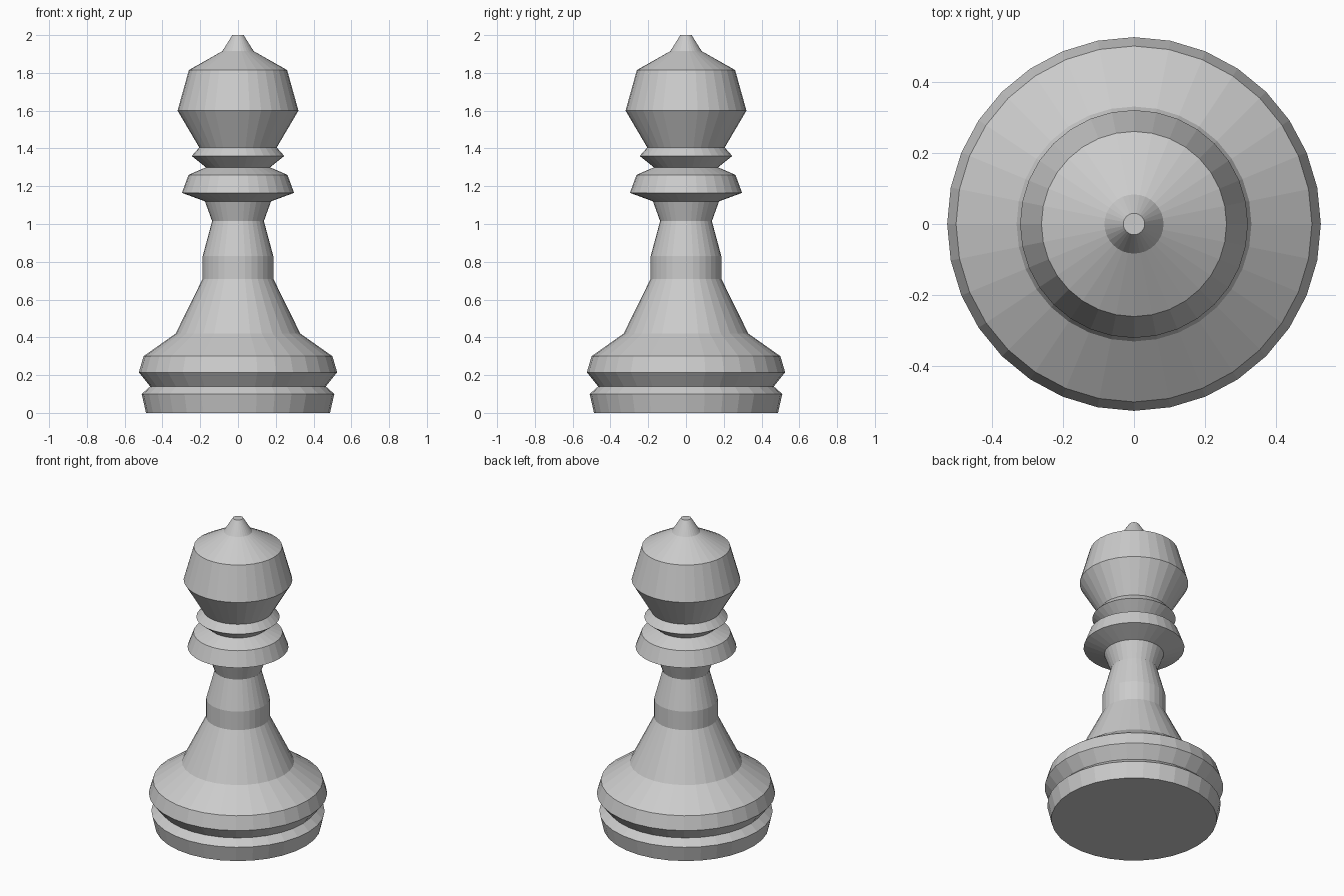
import bpy
import bmesh
from math import tau
from mathutils import Vector

cube = bpy.data.objects.get("Cube")
if cube:
    bpy.data.objects.remove(cube, do_unlink=True)

SIDES = 32

grey = bpy.data.materials.new("light grey")
grey.use_nodes = True
colour = (0.6, 0.6, 0.6, 1)
grey.diffuse_color = colour
grey.node_tree.nodes["Principled BSDF"].inputs["Base Color"].default_value = colour


def lathe(name, profile):
    """Turn a (radius, height) profile around z; ends on the axis close it."""
    bm = bmesh.new()
    verts = [bm.verts.new((r, 0, z)) for r, z in profile]
    edges = [bm.edges.new(pair) for pair in zip(verts, verts[1:])]
    bmesh.ops.spin(bm, geom=verts + edges, cent=Vector(), axis=(0, 0, 1),
                   angle=tau, steps=SIDES)
    bmesh.ops.remove_doubles(bm, verts=bm.verts, dist=0.0005)
    bmesh.ops.recalc_face_normals(bm, faces=bm.faces)
    mesh = bpy.data.meshes.new(name)
    bm.to_mesh(mesh)
    bm.free()
    mesh.materials.append(grey)
    obj = bpy.data.objects.new(name, mesh)
    bpy.context.collection.objects.link(obj)
    return obj


# One turned piece, from the foot to the finial
lathe("chess_piece", [
    # grooved foot
    (0, 0), (0.487, 0), (0.51, 0.10), (0.465, 0.14), (0.525, 0.215), (0.5, 0.3),
    # flared skirt and stem
    (0.33, 0.42), (0.187, 0.71), (0.187, 0.83), (0.137, 1.015),
    # double collar
    (0.175, 1.12), (0.297, 1.165), (0.262, 1.26), (0.17, 1.3),
    (0.245, 1.36), (0.205, 1.405),
    # head and finial
    (0.32, 1.6), (0.26, 1.815), (0.083, 1.915), (0.03, 2), (0, 2),
])
